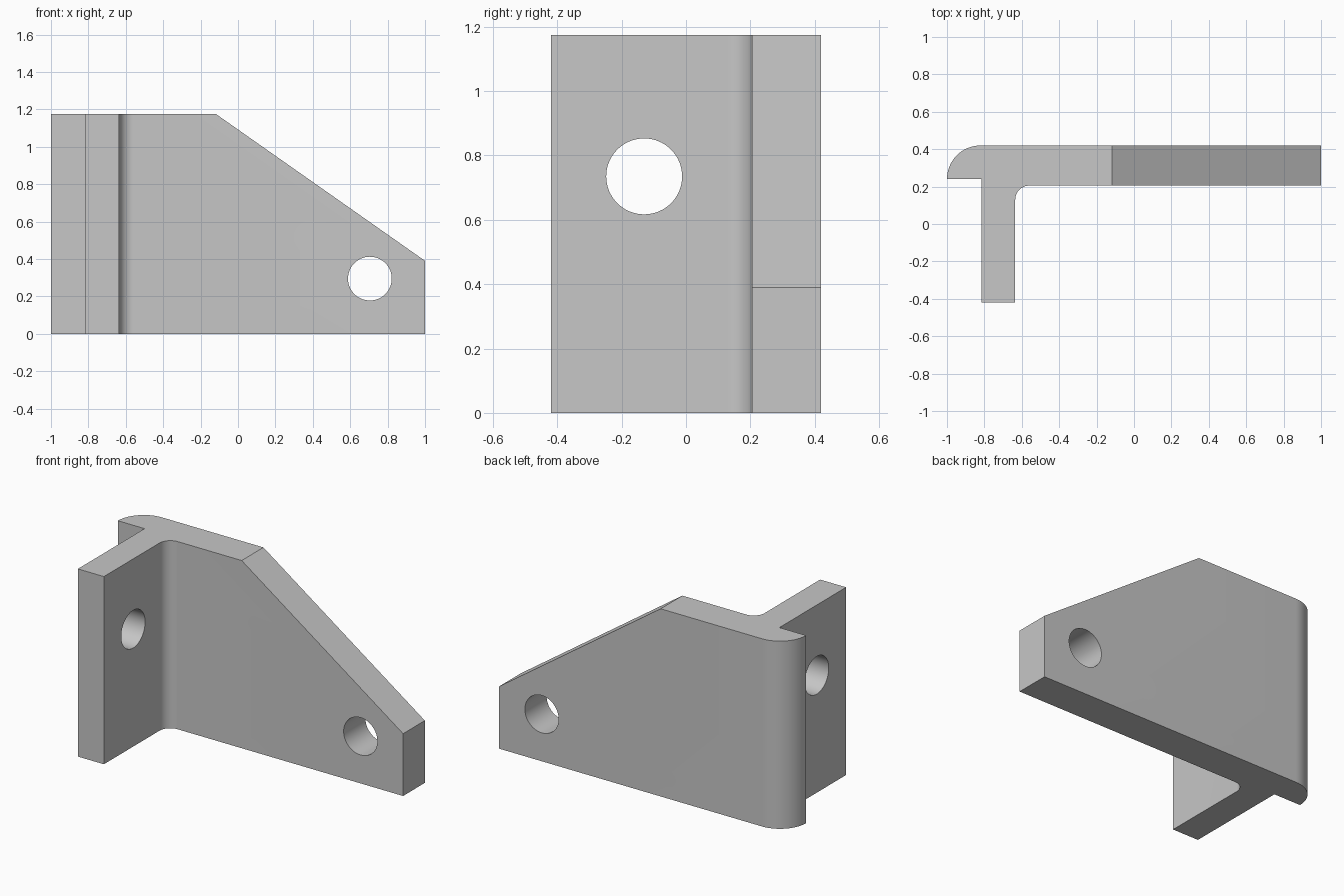
import bpy, bmesh
from math import cos, sin, pi, radians
from mathutils import Vector

cube = bpy.data.objects.get("Cube")
if cube:
    bpy.data.objects.remove(cube, do_unlink=True)

HEIGHT = 1.175
BACK, FRONT = 0.42, -0.42

# Single grey material
grey = bpy.data.materials.new("plain grey")
grey.use_nodes = True
colour = (0.57, 0.57, 0.57, 1)
grey.diffuse_color = colour
grey.node_tree.nodes["Principled BSDF"].inputs["Base Color"].default_value = colour


def arc(cx, cy, r, start, end, steps=16):
    angles = [radians(start + (end - start) * i / steps) for i in range(steps + 1)]
    return [(cx + r * cos(a), cy + r * sin(a)) for a in angles]


# Plan outline: flange with rounded end, web, and inner fillet
outline = [(-0.815, FRONT), (-0.635, FRONT)]
outline += arc(-0.56, 0.13, 0.075, 180, 90)
outline += [(1, 0.205), (1, BACK)]
outline += arc(-0.82, 0.24, 0.18, 90, 180)
outline += [(-0.815, 0.24)]

bm = bmesh.new()
base = bm.faces.new([bm.verts.new((x, y, 0)) for x, y in outline])
top = bmesh.ops.extrude_face_region(bm, geom=[base])["geom"]
bmesh.ops.translate(bm, vec=(0, 0, HEIGHT),
                    verts=[v for v in top if isinstance(v, bmesh.types.BMVert)])

# Sloping edge of the flange
high, low = Vector((-0.118, 0, HEIGHT)), Vector((1, 0, 0.39))
slope = low - high
cut = bmesh.ops.bisect_plane(bm, geom=bm.verts[:] + bm.edges[:] + bm.faces[:], dist=1e-5,
                             plane_co=high, plane_no=(-slope.z, 0, slope.x), clear_outer=True)
bmesh.ops.holes_fill(bm, edges=[e for e in bm.edges if e.is_boundary])
bmesh.ops.recalc_face_normals(bm, faces=bm.faces[:])
mesh = bpy.data.meshes.new("bracket")
bm.to_mesh(mesh)
bm.free()
mesh.materials.append(grey)
bracket = bpy.data.objects.new("bracket", mesh)
bpy.context.collection.objects.link(bracket)


def drill(name, location, rotation, radius):
    """Cut a round through hole in the bracket."""
    bpy.ops.mesh.primitive_cylinder_add(vertices=64, radius=radius, depth=0.5,
                                        location=location, rotation=rotation)
    cutter = bpy.context.object
    cutter.name = name
    cutter.hide_render = True
    cutter.data.materials.append(grey)
    mod = bracket.modifiers.new(name, "BOOLEAN")
    mod.operation, mod.solver, mod.object = "DIFFERENCE", "EXACT", cutter
    select_bracket()
    bpy.ops.object.modifier_apply(modifier=name)
    bpy.data.objects.remove(cutter, do_unlink=True)


def select_bracket():
    bpy.ops.object.select_all(action="DESELECT")
    bracket.select_set(True)
    bpy.context.view_layer.objects.active = bracket


# Holes through the flange and the web
drill("flange_hole", (0.705, 0.31, 0.295), (pi / 2, 0, 0), 0.117)
drill("web_hole", (-0.725, -0.13, 0.735), (0, pi / 2, 0), 0.118)

select_bracket()
bpy.ops.object.shade_smooth_by_angle(angle=radians(25))
